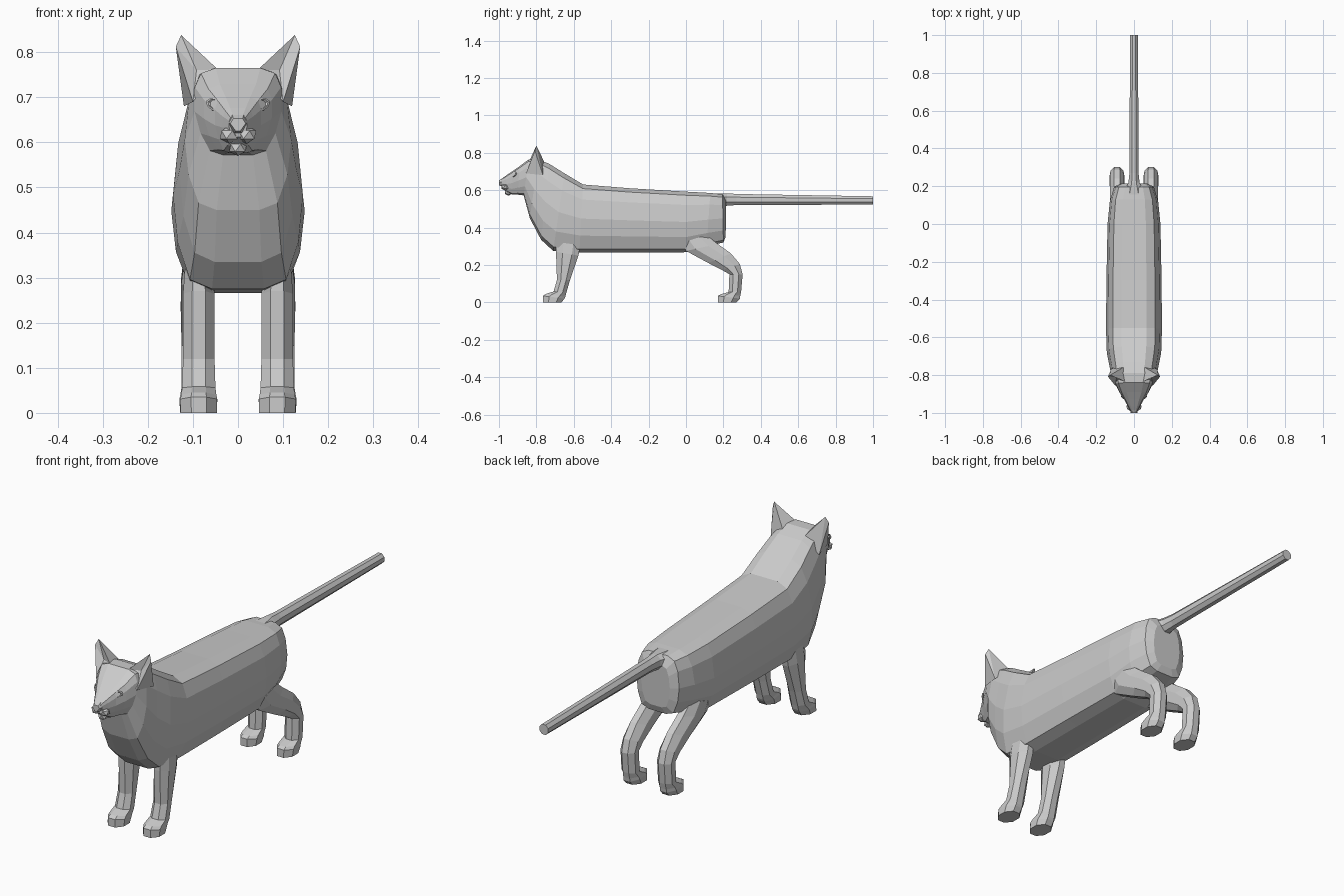
import bpy, bmesh, math
from mathutils import Vector as V

cube = bpy.data.objects.get("Cube")
if cube:
    bpy.data.objects.remove(cube, do_unlink=True)

fur = bpy.data.materials.new("grey fur")
fur.use_nodes = True
fur.diffuse_color = (0.6, 0.6, 0.6, 1)
fur.node_tree.nodes["Principled BSDF"].inputs["Base Color"].default_value = (0.6, 0.6, 0.6, 1)


def make(name, points, faces):
    """Closed flat-shaded mesh from points and faces."""
    bm = bmesh.new()
    vs = [bm.verts.new(p) for p in points]
    for f in faces:
        bm.faces.new([vs[i] for i in f])
    bmesh.ops.recalc_face_normals(bm, faces=bm.faces)
    mesh = bpy.data.meshes.new(name)
    bm.to_mesh(mesh)
    bm.free()
    mesh.materials.append(fur)
    ob = bpy.data.objects.new(name, mesh)
    bpy.context.collection.objects.link(ob)
    return ob


def loft(name, rings):
    """Skin equal rings of points and cap both ends."""
    n = len(rings[0])
    faces = [(r * n + i, r * n + (i + 1) % n, (r + 1) * n + (i + 1) % n, (r + 1) * n + i)
             for r in range(len(rings) - 1) for i in range(n)]
    last = (len(rings) - 1) * n
    faces += [tuple(range(n)), tuple(range(last, last + n))]
    return make(name, [p for ring in rings for p in ring], faces)


def pair(name, builder):
    """Build a part on both sides."""
    for side, label in ((1, "left"), (-1, "right")):
        builder(label + "_" + name, side)


# Body, neck and head: half profile as (width share, height share)
PROFILE = [(.45, 1), (.76, .94), (.92, .78), (1, .5), (.93, .25), (.74, .05), (.4, 0)]


def section(top_y, top_z, low_y, low_z, width, taper=0):
    half = [(x * width * (1 - taper * (1 - t)), low_y + (top_y - low_y) * t,
             low_z + (top_z - low_z) * t) for x, t in PROFILE]
    return [V(p) for p in half] + [V((-x, y, z)) for x, y, z in reversed(half)]


loft("body_and_head", [section(*s) for s in (
    (.215, .54, .212, .35, .07),
    (.195, .578, .20, .32, .105),
    (.13, .585, .11, .30, .128),
    (0, .592, 0, .268, .14),
    (-.3, .61, -.3, .267, .146),
    (-.55, .63, -.57, .266, .148),
    (-.65, .69, -.71, .275, .144),
    (-.73, .74, -.775, .335, .13),
    (-.79, .765, -.835, .45, .118),
    (-.84, .765, -.868, .572, .11, .25),
    (-.89, .728, -.90, .576, .088, .3),
    (-.93, .70, -.93, .576, .06, .3),
    (-.965, .676, -.955, .59, .038, .2),
    (-.99, .658, -.98, .612, .022, .2))])


# Legs: octagonal rings between a front and a back point
def leg_ring(side, x, width, fy, fz, by, bz):
    front, back = V((0, fy, fz)), V((0, by, bz))
    mid, arm = (front + back) / 2, (front - back) / 2
    ring = []
    for k in range(8):
        a = math.radians(22.5 + 45 * k)
        ring.append(mid + arm * (math.cos(a) / .924)
                    + V((side * (x + width * math.sin(a) / .924), 0, 0)))
    return ring


FRONT_LEG = [(.04, -.765, 0, -.665, 0), (.041, -.765, .035, -.65, .02),
             (.039, -.75, .045, -.645, .03), (.037, -.708, .058, -.64, .05),
             (.035, -.69, .12, -.62, .12), (.035, -.695, .27, -.575, .25),
             (.028, -.69, .36, -.56, .34)]
HIND_LEG = [(.038, .17, 0, .27, 0), (.04, .17, .035, .288, .02),
            (.038, .185, .043, .29, .035), (.035, .228, .055, .295, .06),
            (.035, .232, .15, .303, .15), (.036, .195, .172, .288, .205),
            (.037, .12, .21, .24, .262), (.036, 0, .275, .17, .312),
            (.03, -.02, .32, .11, .36)]
pair("front_leg", lambda n, s: loft(n, [leg_ring(s, .087, *r) for r in FRONT_LEG]))
pair("hind_leg", lambda n, s: loft(n, [leg_ring(s, .09, *r) for r in HIND_LEG]))

# Tail: straight octagonal rod with a flared root
loft("tail", [[V((w * math.cos(a), y, z + h * math.sin(a)))
               for a in (math.radians(22.5 + 45 * k) for k in range(8))]
              for y, z, w, h in ((.14, .545, .07, .04), (.22, .55, .032, .036),
                                 (.27, .55, .026, .032), (1, .545, .023, .024))])


# Ears: blunt pyramids with a hollow front
def ear(name, s):
    pts = [(.045, -.835, .762), (.1, -.855, .69), (.12, -.765, .68), (.05, -.755, .745),
           (.126, -.8, .838), (.138, -.808, .812), (.092, -.812, .76)]
    make(name, [(s * x, y, z) for x, y, z in pts],
         [(0, 6, 4), (4, 6, 5), (5, 6, 1), (1, 6, 0), (1, 2, 5),
          (5, 2, 4), (2, 3, 4), (3, 0, 4), (0, 3, 2, 1)])


pair("ear", ear)


# Eyes: almond lids raised around a sunken centre
def eye(name, s):
    out = V((.62, -.72, .3)).normalized()
    across = V((.72, .62, .3)).normalized()
    up = out.cross(across).normalized()
    up = up if up.z > 0 else -up
    centre = V((.049, -.921, .683))
    rings = []
    for size, depth in ((1.15, -.012), (1, .005), (.75, .006), (.6, -.001)):
        ring = []
        for k in range(8):
            a = math.tau * k / 8
            p = (centre + out * depth + across * (.025 * size * math.cos(a))
                 + up * (.014 * size * math.sin(a)))
            ring.append(V((s * p.x, p.y, p.z)))
        rings.append(ring)
    loft(name, rings)


pair("eye", eye)


# Muzzle: faceted pads, a chin and a wedge nose
def blob(name, place, size):
    bm = bmesh.new()
    bmesh.ops.create_icosphere(bm, subdivisions=1, radius=1)
    pts = [V(place) + V([a * b for a, b in zip(v.co, size)]) for v in bm.verts]
    bm.verts.index_update()
    faces = [[v.index for v in f.verts] for f in bm.faces]
    bm.free()
    make(name, pts, faces)


pair("whisker_pad", lambda n, s: blob(n, (s * .019, -.966, .617), (.024, .024, .02)))
blob("chin", (0, -.95, .588), (.022, .022, .018))
loft("nose", [[V((s * w, y, z)) for s, w, z in
               ((-1, a, hi), (1, a, hi), (1, b, mid), (1, c, lo), (-1, c, lo), (-1, b, mid))]
              for y, a, b, c, hi, mid, lo in ((-.97, .016, .026, .01, .67, .645, .618),
                                              (-1, .01, .017, .005, .653, .642, .625))])
